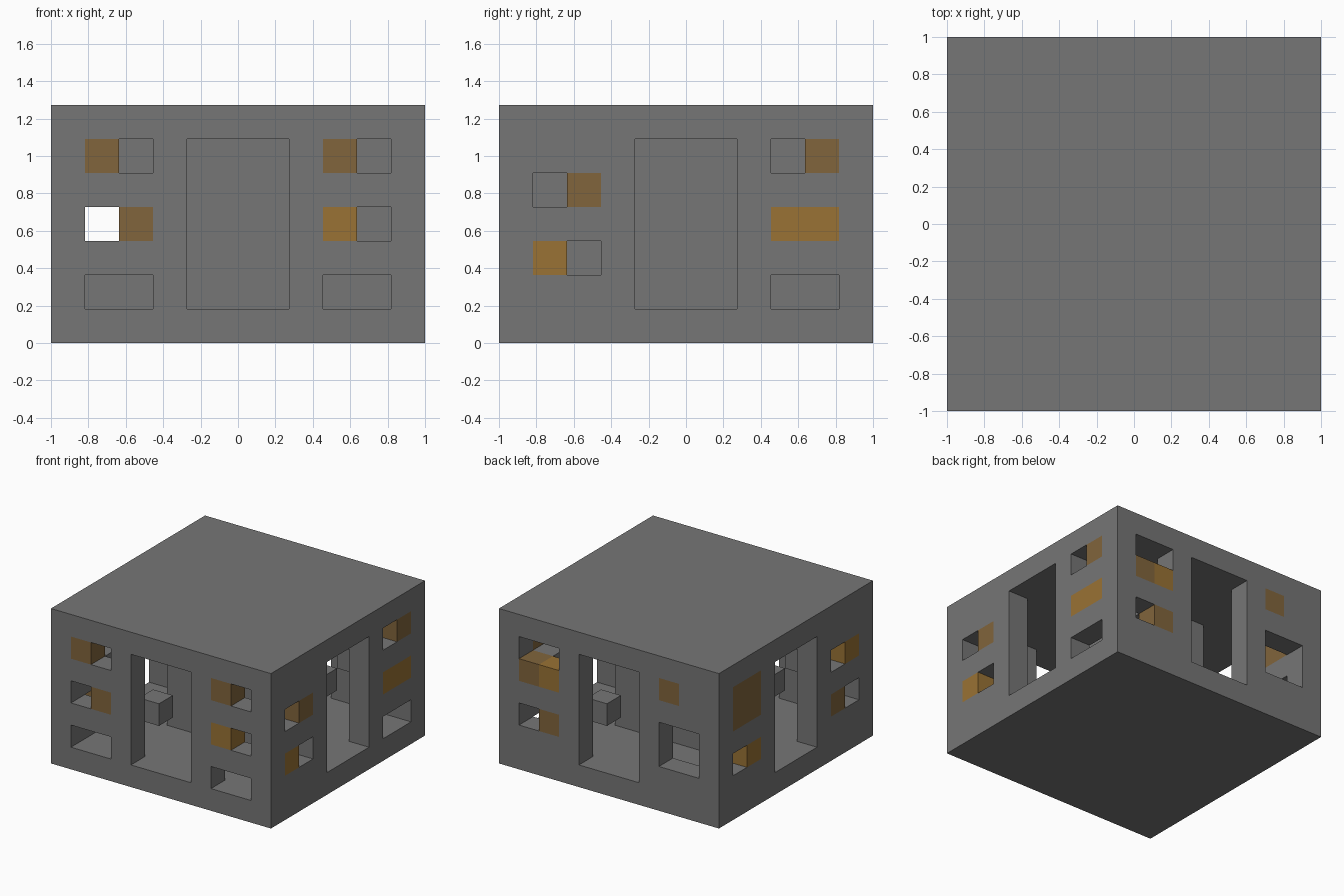
import bpy
from mathutils import Vector

U = 2 / 11          # one block
N = 11              # blocks per side
H = 7               # blocks in height

old = bpy.data.objects.get("Cube")
if old:
    bpy.data.objects.remove(old, do_unlink=True)


def material(name, color):
    m = bpy.data.materials.new(name)
    m.use_nodes = True
    m.diffuse_color = (*color, 1)
    m.node_tree.nodes["Principled BSDF"].inputs["Base Color"].default_value = (*color, 1)
    return m


stone = material("grey stone", (0.18, 0.18, 0.18))
brown = material("brown glass", (0.22, 0.13, 0.045))
amber = material("amber glass", (0.32, 0.17, 0.035))


def box(name, lo, hi, mat):
    """Box between two corners given in block units."""
    lo, hi = Vector(lo), Vector(hi)
    bpy.ops.mesh.primitive_cube_add(size=1)
    o = bpy.context.object
    o.name = name
    mid = (lo + hi) / 2 - Vector((N / 2, N / 2, 0))
    for v in o.data.vertices:
        v.co = Vector([c * s for c, s in zip(v.co, hi - lo)]) * U + mid * U
    o.data.materials.append(mat)
    return o


def cut(target, lo, hi):
    cutter = box("cutter", lo, hi, stone)
    cutter.hide_render = True
    mod = target.modifiers.new("cut", "BOOLEAN")
    mod.operation = "DIFFERENCE"
    mod.solver = "EXACT"
    mod.object = cutter
    bpy.context.view_layer.objects.active = target
    bpy.ops.object.modifier_apply(modifier=mod.name)
    bpy.data.objects.remove(cutter, do_unlink=True)


def wall_span(side, a, b, k0, k1, over=0.0):
    """Corners of a piece of wall; a..b runs along the x or y axis."""
    near = side in ("front", "right_hand")
    d0, d1 = (-over, 1 + over) if near else (N - 1 - over, N + over)
    if side in ("front", "back"):
        return (a, d0, k0), (b, d1, k1)
    return (d0, a, k0), (d1, b, k1)


# Hollow shell with floor and roof
shell = box("building_shell", (0, 0, 0), (N, N, H), stone)
cut(shell, (1, 1, 1), (N - 1, N - 1, H - 1))

# Windows: start, end, bottom, top, then glass pieces (start, end, bottom, top, glass)
windows = {
    "front": [
        (1, 3, 5, 6, [(1, 2, 5, 6, brown)]),
        (1, 3, 3, 4, [(2, 3, 3, 4, brown)]),
        (1, 3, 1, 2, []),
        (8, 10, 5, 6, [(8, 9, 5, 6, brown)]),
        (8, 10, 3, 4, [(8, 9, 3, 4, amber)]),
        (8, 10, 1, 2, [])],
    "left_hand": [
        (1, 3, 4, 5, [(2, 3, 4, 5, brown)]),
        (1, 3, 2, 3, [(1, 2, 2, 3, amber)]),
        (8, 10, 5, 6, [(9, 10, 5, 6, brown)]),
        (8, 10, 3, 4, [(8, 10, 3, 4, amber)]),
        (8, 10, 1, 2, [])],
    "back": [
        (8, 10, 4, 6, [(9, 10, 4, 5, brown), (8, 9, 4, 5, amber)]),
        (8, 10, 2, 3, [(8, 9, 2, 3, brown)]),
        (2, 3, 5, 6, [(2, 3, 5, 6, brown)]),
        (1, 3, 2, 4, [])],
    "right_hand": [
        (8, 10, 4, 6, [(8, 10, 4, 6, brown)]),
        (8, 10, 2, 3, [(8, 9, 2, 3, amber)]),
        (1, 3, 4, 5, [(1, 2, 4, 5, amber)]),
        (1, 3, 2, 3, [(2, 3, 2, 3, brown)])],
}

for side, openings in windows.items():
    # Tall doorway in the middle of each wall
    cut(shell, *wall_span(side, 4, 7, 1, 6, 0.2))
    for a, b, k0, k1, panes in openings:
        cut(shell, *wall_span(side, a, b, k0, k1, 0.2))
        for p0, p1, q0, q1, glass in panes:
            box(side + "_window_glass", *wall_span(side, p0, p1, q0, q1), glass)

# Solid core between the doorways
box("central_core", (3, 4, 1), (8, 7, H - 1), stone)

# Block stairs in two opposite corners
for i, j, k in [(3, 2, 2), (2, 1, 3), (1, 1, 4), (1, 2, 5), (2, 3, 5)]:
    for x, y in ((i, j), (N - 1 - i, N - 1 - j)):
        box("stair_block", (x, y, k), (x + 1, y + 1, k + 1), stone)
